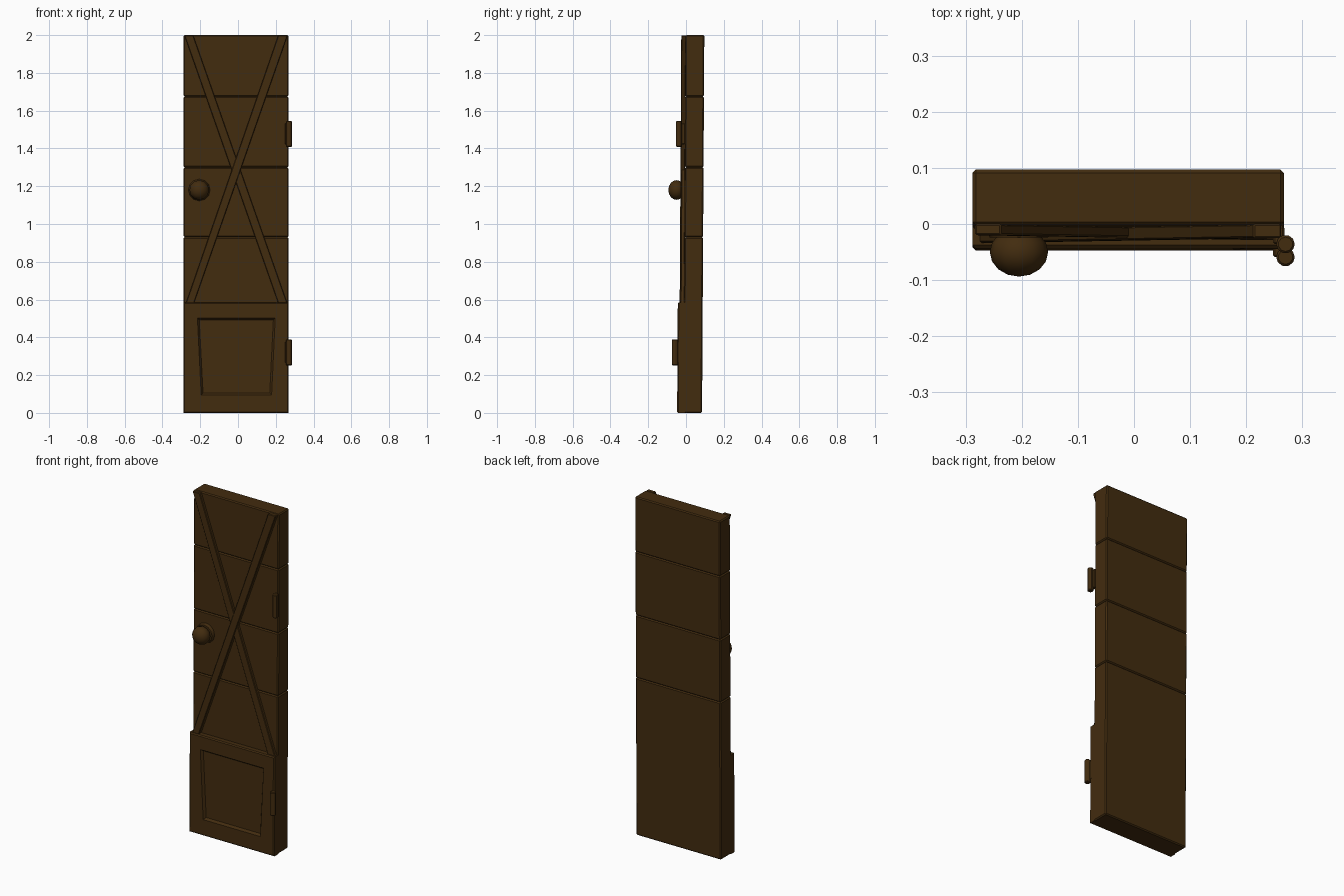
import bpy, bmesh, math
from mathutils import Matrix, Vector

cube = bpy.data.objects.get("Cube")
if cube:
    bpy.data.objects.remove(cube, do_unlink=True)

wood = bpy.data.materials.new("dark_brown_wood")
wood.use_nodes = True
colour = (0.055, 0.025, 0.0048, 1)
wood.diffuse_color = colour
wood.node_tree.nodes["Principled BSDF"].inputs["Base Color"].default_value = colour

LEFT, RIGHT, BACK = -0.288, 0.267, 0.091
PLANK_FRONT, PANEL_FRONT, PANEL_TOP = -0.008, -0.041, 0.585


def finish(name, bm, bevel=0, lean=True, smooth=False):
    """Turn a bmesh into an object; the door leans back very slightly."""
    if lean:
        for v in bm.verts:
            v.co.y += 0.006 * (v.co.z - 1)
    bmesh.ops.recalc_face_normals(bm, faces=bm.faces)
    mesh = bpy.data.meshes.new(name)
    bm.to_mesh(mesh)
    bm.free()
    mesh.materials.append(wood)
    ob = bpy.data.objects.new(name, mesh)
    bpy.context.collection.objects.link(ob)
    if bevel:
        mod = ob.modifiers.new("bevel", 'BEVEL')
        mod.width, mod.segments = bevel, 1
    if smooth:
        bpy.ops.object.select_all(action='DESELECT')
        ob.select_set(True)
        bpy.context.view_layer.objects.active = ob
        bpy.ops.object.shade_smooth_by_angle(angle=math.radians(40))
    return ob


def prism(outline, front, back):
    """Extrude an (x, z) outline from front to back along y."""
    bm = bmesh.new()
    face = bm.faces.new([bm.verts.new((x, front, z)) for x, z in outline])
    out = bmesh.ops.extrude_face_region(bm, geom=[face], use_keep_orig=True)
    for v in out["geom"]:
        if isinstance(v, bmesh.types.BMVert):
            v.co.y = back
    return bm


def rect(x0, x1, z0, z1):
    return [(x0, z0), (x1, z0), (x1, z1), (x0, z1)]


# Stacked horizontal planks with chamfered seams
seams = [0, 0.93, 1.3, 1.675, 2]
for i, (low, high) in enumerate(zip(seams, seams[1:])):
    finish(f"plank_{i + 1}", prism(rect(LEFT, RIGHT, low, high), PLANK_FRONT, BACK), 0.006)

# Crossed braces, cut level at both ends
for name, top, bottom, front in (("brace_back", (LEFT + 0.004, -0.237), (0.215, RIGHT - 0.004), -0.026),
                                 ("brace_front", (0.213, RIGHT - 0.004), (LEFT + 0.01, -0.235), -0.031)):
    outline = [(bottom[0], PANEL_TOP - 0.01), (bottom[1], PANEL_TOP - 0.01), (top[1], 1.999), (top[0], 1.999)]
    finish(name, prism(outline, front, PLANK_FRONT + 0.002), 0.003)

# Lower panel: a thick frame with a tapered recess
bm = bmesh.new()


def ring(outline, y):
    return [bm.verts.new((x, y, z)) for x, z in outline]


def trapezoid(shrink):
    return [(-0.195 + shrink, 0.095 + shrink), (0.178 - shrink, 0.095 + shrink),
            (0.197 - shrink, 0.502 - shrink), (-0.215 + shrink, 0.502 - shrink)]


edge = 0.006
rings = [ring(rect(LEFT, RIGHT, 0, PANEL_TOP), 0.0),
         ring(rect(LEFT, RIGHT, 0, PANEL_TOP), PANEL_FRONT + edge),
         ring(rect(LEFT + edge, RIGHT - edge, edge, PANEL_TOP - edge), PANEL_FRONT),
         ring(trapezoid(0), PANEL_FRONT),
         ring(trapezoid(0.01), PANEL_FRONT + 0.014)]
for a, b in zip(rings, rings[1:]):
    for i in range(4):
        j = (i + 1) % 4
        bm.faces.new((a[i], a[j], b[j], b[i]))
bm.faces.new(rings[0])
bm.faces.new(rings[-1])
finish("lower_panel", bm)

# Knob: round plate behind a slightly flattened ball
KNOB = Vector((-0.205, 0, 1.18))
turn = Matrix.Rotation(math.pi / 2, 4, 'X')
bm = bmesh.new()
bmesh.ops.create_cone(bm, cap_ends=True, segments=12, radius1=0.058, radius2=0.052, depth=0.018,
                      matrix=Matrix.Translation(KNOB + Vector((0, -0.016, 0))) @ turn)
finish("knob_plate", bm, smooth=True)
bm = bmesh.new()
bmesh.ops.create_uvsphere(bm, u_segments=12, v_segments=8, radius=0.052,
                          matrix=Matrix.Translation(KNOB + Vector((0, -0.05, 0)))
                          @ Matrix.Diagonal((1, 0.84, 1, 1)) @ turn)
finish("knob_ball", bm, lean=False, smooth=True)

# Hinges: upright barrel with a small leaf against the door
for name, y, z in (("upper_hinge", -0.036, 1.477), ("lower_hinge", -0.059, 0.32)):
    bm = bmesh.new()
    bmesh.ops.create_cone(bm, cap_ends=True, segments=10, radius1=0.017, radius2=0.017, depth=0.138,
                          matrix=Matrix.Translation((0.27, y, z)))
    finish(name + "_barrel", bm, 0.004, lean=False)
    leaf = prism(rect(0.248, 0.268, z - 0.055, z + 0.055), y, y + 0.032)
    finish(name + "_leaf", leaf, 0.003, lean=False)
